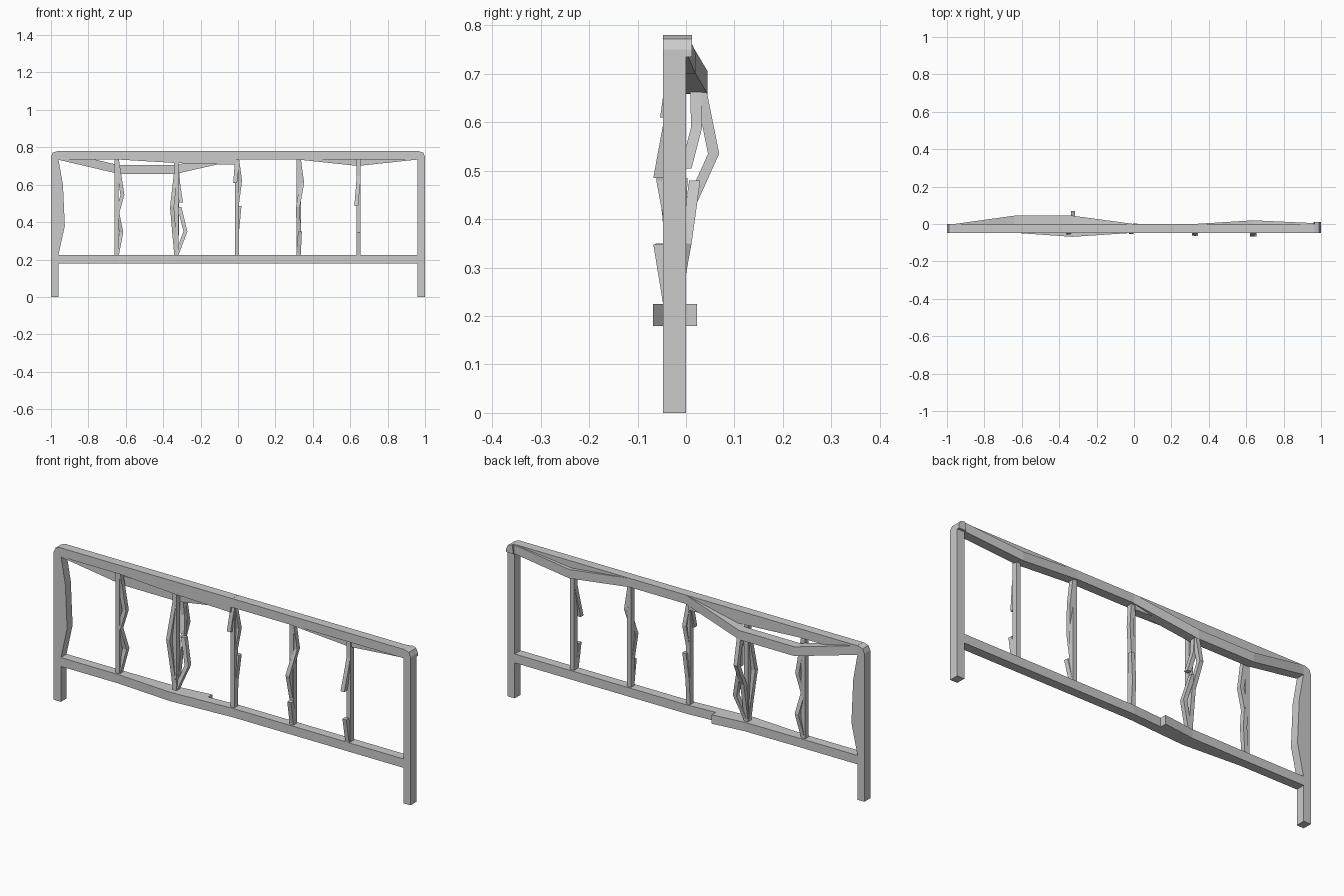
import bpy, bmesh


def finish(name, bm):
    bmesh.ops.recalc_face_normals(bm, faces=bm.faces)
    me = bpy.data.meshes.new(name)
    bm.to_mesh(me)
    bm.free()
    ob = bpy.data.objects.new(name, me)
    bpy.context.collection.objects.link(ob)
    return ob


def sweep(name, path, a, b, upright):
    """Square tube along path; rings stay level (upright) or facing x (rails)."""
    bm = bmesh.new()
    rings = []
    for x, y, z in path:
        ring = []
        for s, t in ((-1, -1), (1, -1), (1, 1), (-1, 1)):
            p = (x + s * a / 2, y + t * b / 2, z) if upright else (x, y + s * a / 2, z + t * b / 2)
            ring.append(bm.verts.new(p))
        rings.append(ring)
    for r, q in zip(rings, rings[1:]):
        for i in range(4):
            j = (i + 1) % 4
            bm.faces.new((r[i], r[j], q[j], q[i]))
    bm.faces.new(rings[0])
    bm.faces.new(rings[-1])
    return finish(name, bm)


def plate(name, pts, y0, y1):
    """Outline in the x-z plane pushed through in y."""
    bm = bmesh.new()
    f = bm.faces.new([bm.verts.new((x, y0, z)) for x, z in pts])
    ext = bmesh.ops.extrude_face_region(bm, geom=[f])
    vs = [v for v in ext["geom"] if isinstance(v, bmesh.types.BMVert)]
    bmesh.ops.translate(bm, verts=vs, vec=(0, y1 - y0, 0))
    return finish(name, bm)


Y = -0.0235   # centre plane of the frame
T = 0.047     # frame tube depth

# Outer hoop: two legs and the top rail with clipped corners
half = [(0.96, 0.735), (0.96, 0), (1, 0), (1, 0.75), (0.99, 0.772), (0.965, 0.78)]
plate("outer_frame", half + [(-x, z) for x, z in reversed(half)], -0.047, 0)

# Bent layers of the top rail
sweep("top_rail_back_dent", [(-0.96, Y, 0.757), (-0.64, 0.021, 0.682),
                             (-0.33, 0.021, 0.682), (0, Y, 0.757)], 0.047, 0.047, False)
sweep("top_rail_torn_sag", [(-0.64, Y, 0.757), (-0.32, Y, 0.738),
                            (-0.01, Y, 0.729)], 0.044, 0.045, False)
sweep("top_rail_right_sag", [(0.32, Y, 0.757), (0.64, -0.004, 0.723),
                             (0.96, Y + 0.005, 0.757)], 0.047, 0.045, False)
plate("twisted_corner", [(0.96, 0.735), (1, 0.735), (1, 0.75), (0.99, 0.772),
                         (0.965, 0.78)], -0.02, 0.012)

# Bent layer of the left leg
sweep("left_leg_dent", [(-0.98, Y, 0.735), (-0.956, Y, 0.6),
                        (-0.946, Y, 0.38), (-0.98, Y, 0.225)], 0.04, 0.044, True)

# Lower rail, bowed forward, with a torn end sticking out behind
sweep("lower_rail", [(-0.97, Y, 0.202), (-0.64, Y, 0.202), (-0.33, -0.045, 0.202),
                     (0, Y, 0.202), (0.97, Y, 0.202)], T, 0.045, False)
sweep("lower_rail_torn_end", [(-0.64, Y, 0.202), (-0.33, -0.021, 0.202),
                              (-0.16, -0.001, 0.202)], T, 0.045, False)

# Straight bars
for i, x in enumerate((-0.65, -0.33, -0.005, 0.325, 0.645)):
    sweep(f"bar_{i + 1}", [(x, Y, 0.21), (x, Y, 0.75)], 0.022, 0.028, True)

# Buckled and snapped bar layers
bent = {
    "bar_1_buckled": [(-0.648, Y, 0.74), (-0.618, -0.018, 0.545), (-0.645, Y, 0.45),
                      (-0.624, -0.005, 0.345), (-0.648, Y, 0.22)],
    "bar_2_bowed": [(-0.33, Y, 0.68), (-0.353, -0.045, 0.48), (-0.34, -0.03, 0.33),
                    (-0.33, Y, 0.22)],
    "bar_2_back_bow": [(-0.325, 0.03, 0.67), (-0.325, 0.057, 0.535),
                       (-0.325, 0.005, 0.42), (-0.328, -0.012, 0.3), (-0.33, Y, 0.22)],
    "bar_2_upper_snap": [(-0.325, 0.02, 0.67), (-0.318, 0.022, 0.59), (-0.304, 0.0, 0.505)],
    "bar_2_lower_snap": [(-0.313, 0.018, 0.48), (-0.281, 0.0, 0.35), (-0.33, Y, 0.22)],
    "bar_3_upper_snap": [(-0.005, Y, 0.74), (-0.015, -0.042, 0.61)],
    "bar_3_bowed": [(-0.005, Y, 0.74), (0.011, -0.012, 0.62), (-0.005, Y, 0.5)],
    "bar_3_lower_snap": [(0.008, -0.008, 0.485), (-0.005, -0.015, 0.35), (-0.005, Y, 0.22)],
    "bar_4_buckled": [(0.325, Y, 0.74), (0.343, -0.02, 0.61), (0.32, -0.05, 0.48),
                      (0.325, Y, 0.34)],
    "bar_4_lower_snap": [(0.331, -0.052, 0.35), (0.325, Y, 0.22)],
    "bar_5_upper_snap": [(0.645, Y, 0.66), (0.642, -0.035, 0.6), (0.632, -0.056, 0.485)],
    "bar_5_lower_snap": [(0.643, -0.056, 0.348), (0.645, -0.035, 0.22)],
}
for name, path in bent.items():
    sweep(name, path, 0.021, 0.023, True)
